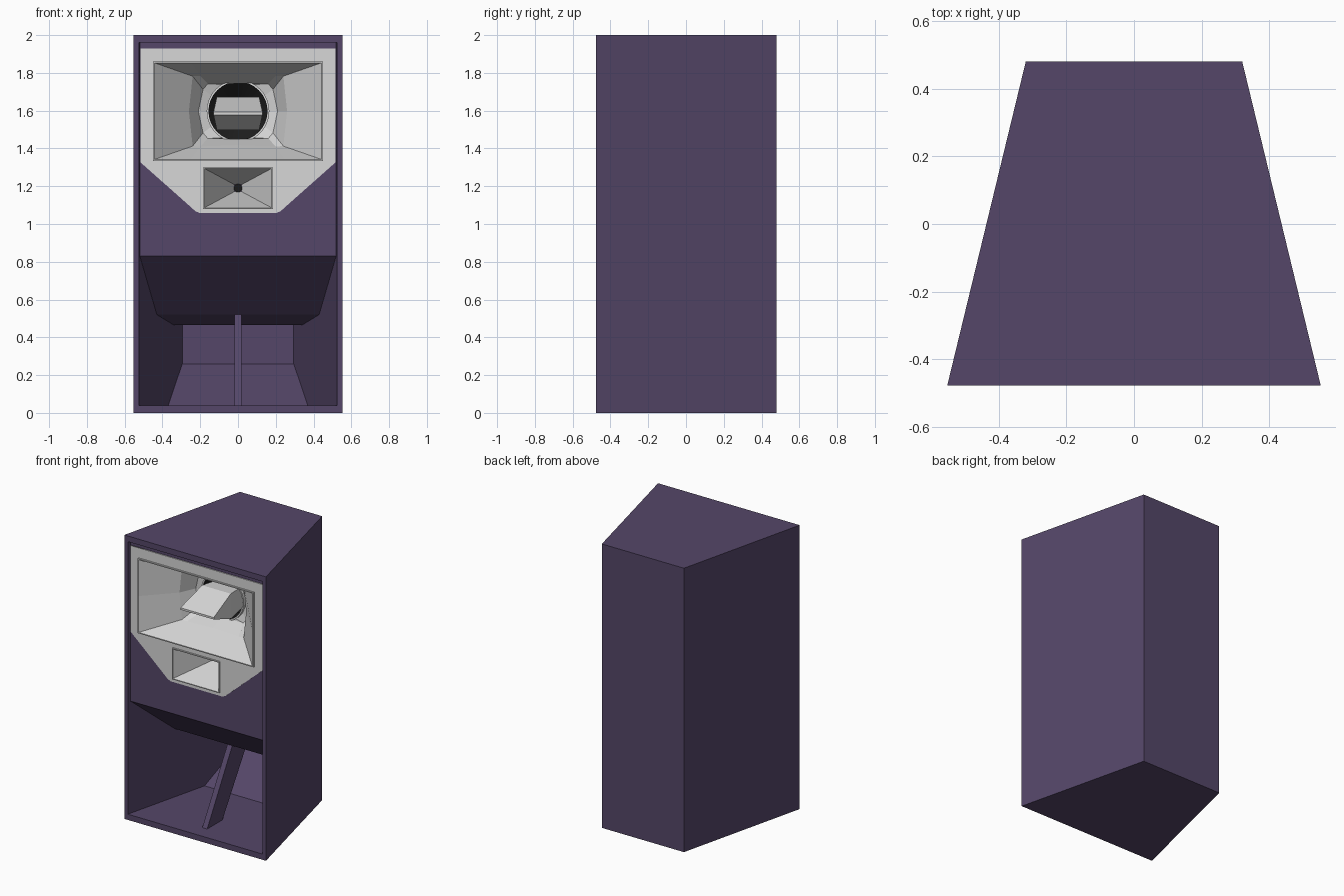
import bpy, bmesh, math

if "Cube" in bpy.data.objects:
    bpy.data.objects.remove(bpy.data.objects["Cube"])


def material(name, colour):
    m = bpy.data.materials.new(name)
    m.use_nodes = True
    m.diffuse_color = (*colour, 1)
    m.node_tree.nodes["Principled BSDF"].inputs["Base Color"].default_value = (*colour, 1)
    return m


PURPLE = material("purple paint", (0.089, 0.061, 0.138))
GREY = material("light grey", (0.68, 0.68, 0.68))
BLACK = material("black", (0.012, 0.012, 0.012))


def loft(name, rings, mat, caps=(True, True), thick=0):
    """Bridge equal rings of points, optionally capping the ends."""
    bm = bmesh.new()
    rows = [[bm.verts.new(p) for p in ring] for ring in rings]
    n = len(rows[0])
    for a, b in zip(rows, rows[1:]):
        for i in range(n):
            j = (i + 1) % n
            bm.faces.new((a[i], a[j], b[j], b[i]))
    for use, row in zip(caps, (rows[0], rows[-1])):
        if use:
            bm.faces.new(row)
    bmesh.ops.recalc_face_normals(bm, faces=bm.faces)
    mesh = bpy.data.meshes.new(name)
    bm.to_mesh(mesh)
    bm.free()
    mesh.materials.append(mat)
    obj = bpy.data.objects.new(name, mesh)
    bpy.context.collection.objects.link(obj)
    if thick:
        mod = obj.modifiers.new("thickness", "SOLIDIFY")
        mod.thickness = thick
    return obj


def ring(quarter, y, zc):
    """Mirror a quarter outline (right side to top) into a full ring."""
    q = quarter
    pts = (q + [(-x, z) for x, z in reversed(q[:-1])]
           + [(-x, -z) for x, z in q[1:]]
           + [(x, -z) for x, z in reversed(q[1:-1])])
    return [(x, y, zc + z) for x, z in pts]


def rect(x, z):
    return [(x, 0), (x, z), (0, z)]


def arc(r, steps):
    return [(r * math.cos(math.pi / 2 * i / steps), r * math.sin(math.pi / 2 * i / steps))
            for i in range(steps + 1)]


def inner_width(y):
    return 0.525 - 0.247 * (y + 0.475)


def across(name, profile, width):
    """Span a side profile from the right to the left."""
    return loft(name, [[(s * width(y), y, z) for y, z in profile] for s in (-1, 1)], PURPLE)


def sheet(name, outlines, front, depth, mat):
    """Upright panel whose later outlines are holes."""
    curve = bpy.data.curves.new(name, "CURVE")
    curve.dimensions = "2D"
    curve.fill_mode = "BOTH"
    curve.extrude = depth / 2
    for pts in outlines:
        spline = curve.splines.new("POLY")
        spline.points.add(len(pts) - 1)
        for p, (x, z) in zip(spline.points, pts):
            p.co = (x, z, 0, 1)
        spline.use_cyclic_u = True
    curve.materials.append(mat)
    obj = bpy.data.objects.new(name, curve)
    obj.rotation_euler.x = math.pi / 2
    obj.location.y = front + depth / 2
    bpy.context.collection.objects.link(obj)
    bpy.ops.object.select_all(action="DESELECT")
    obj.select_set(True)
    bpy.context.view_layer.objects.active = obj
    bpy.ops.object.convert(target="MESH")


def box(x, bottom, top):
    return [(-x, bottom), (x, bottom), (x, top), (-x, top)]


def upright(x, y, bottom, top):
    return [(a, y, b) for a, b in box(x, bottom, top)]


# Tapered cabinet shell, open at the front
loft("cabinet", [upright(0.32, 0.48, 0, 2), upright(0.552, -0.477, 0, 2),
                 upright(0.525, -0.477, 0.04, 1.96), upright(0.295, 0.455, 0.04, 1.96)], PURPLE)

# Front baffle and grey horn plate, both with horn openings
MID_Z, HIGH_Z = 1.5975, 1.19
holes = [box(0.445, 1.34, 1.855), box(0.18, 1.085, 1.295)]
sheet("baffle", [box(0.522, 0.83, 1.96)] + holes, -0.455, 0.02, PURPLE)
edge = [(0.515, 1.93), (0.515, 1.325), (0.25, 1.09), (0.225, 1.067), (0.2, 1.057)]
sheet("horn_plate", [edge + [(-x, z) for x, z in reversed(edge)]] + holes, -0.462, 0.009, GREY)

# Bass horn roof, rear reflector and centre brace
across("bass_horn_roof", [(-0.455, 0.83), (-0.09, 0.52), (0.275, 0.465), (0.275, 1.0),
                          (0.255, 1.0), (0.255, 0.49), (-0.09, 0.545), (-0.435, 0.85)], inner_width)
across("bass_reflector", [(0.155, 0.04), (0.455, 0.26), (0.455, 0.04)], inner_width)
across("centre_brace", [(-0.37, 0.04), (-0.2, 0.04), (0.09, 0.5), (-0.09, 0.522)], lambda y: 0.019)

# Midrange horn: raised lip, flared walls, round throat
loft("midrange_horn", [
    ring([(0.451, 0), (0.451, 0.263), (0.25, 0.263), (0, 0.263)], -0.455, MID_Z),
    ring([(0.451, 0), (0.451, 0.263), (0.25, 0.263), (0, 0.263)], -0.474, MID_Z),
    ring([(0.443, 0), (0.443, 0.256), (0.25, 0.256), (0, 0.256)], -0.474, MID_Z),
    ring([(0.26, 0), (0.24, 0.185), (0.2, 0.187), (0, 0.18)], -0.28, MID_Z),
    ring([(0.21, 0), (0.185, 0.115), (0.16, 0.145), (0, 0.147)], -0.17, MID_Z),
    ring(arc(0.162, 3), -0.15, MID_Z)], GREY, (False, False), 0.003)

# Throat rim and dark driver behind it
loft("throat_rim", [ring(arc(r, 8), y, MID_Z) for r, y in
                    ((0.166, -0.14), (0.166, -0.175), (0.156, -0.175), (0.156, -0.14))],
     GREY, (False, False))
driver = loft("midrange_driver", [ring(arc(r, 8), y, MID_Z) for r, y in
                                  ((0.157, -0.17), (0.157, -0.05), (0.06, 0.03))],
              BLACK, (False, True), 0.003)

# Wedge-shaped phase plug
loft("phase_plug", [ring(rect(x, z), y, 1.585) for x, z, y in
                    ((0.13, 0.007, -0.455), (0.112, 0.088, -0.24), (0.085, 0.07, -0.02))], GREY)

# High frequency horn with its small dark throat
loft("high_horn", [ring(rect(x, z), y, HIGH_Z) for x, z, y in
                   ((0.185, 0.11, -0.455), (0.185, 0.11, -0.472), (0.178, 0.104, -0.472),
                    (0.018, 0.018, -0.2))], GREY, (False, False), 0.003)
loft("high_throat", [ring(arc(0.022, 4), y, HIGH_Z) for y in (-0.21, -0.17)], BLACK)
